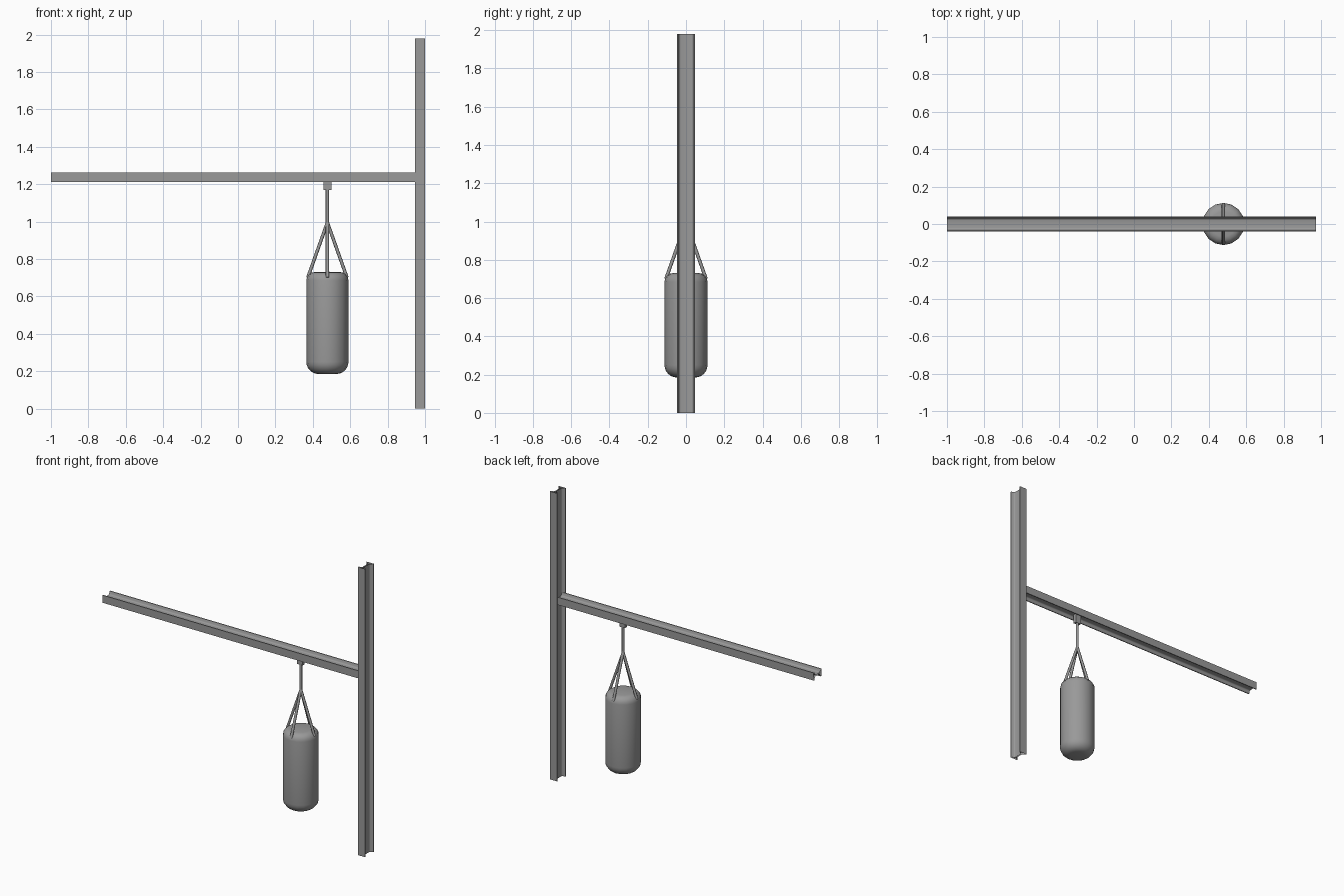
import bpy, bmesh, math
from mathutils import Vector, Matrix

if "Cube" in bpy.data.objects:
    bpy.data.objects.remove(bpy.data.objects["Cube"], do_unlink=True)

steel = bpy.data.materials.new("matte grey")
GREY = (0.32, 0.32, 0.32, 1)
steel.diffuse_color = GREY
steel.use_nodes = True
steel.node_tree.nodes["Principled BSDF"].inputs["Base Color"].default_value = GREY


def finish(bm, name, angle=35):
    bmesh.ops.recalc_face_normals(bm, faces=bm.faces)
    mesh = bpy.data.meshes.new(name)
    bm.to_mesh(mesh)
    bm.free()
    mesh.materials.append(steel)
    obj = bpy.data.objects.new(name, mesh)
    bpy.context.collection.objects.link(obj)
    bpy.ops.object.select_all(action='DESELECT')
    obj.select_set(True)
    bpy.context.view_layer.objects.active = obj
    bpy.ops.object.shade_smooth_by_angle(angle=math.radians(angle))
    return obj


def h_profile(a, b):
    """H section: flanges at u = +-a, each reaching v = +-b, filleted to the web."""
    tip, root, web, fillet = 0.006, 0.011, 0.004, 0.010
    quarter = [(a, b), (a - tip, b)]
    for i in range(4):
        t = i * math.pi / 6
        quarter.append((a - root - fillet + fillet * math.cos(t),
                        web + fillet - fillet * math.sin(t)))
    half = quarter + [(-u, v) for u, v in reversed(quarter)]
    return half + [(u, -v) for u, v in reversed(half)]


def h_beam(name, a, b, length, place):
    """Open-ended H beam swept along the axis returned by place(u, v, w)."""
    bm = bmesh.new()
    section = h_profile(a, b)
    rings = [[bm.verts.new(place(u, v, w)) for u, v in section] for w in (0, length)]
    n = len(section)
    for i in range(n):
        j = (i + 1) % n
        bm.faces.new((rings[0][i], rings[0][j], rings[1][j], rings[1][i]))
    return finish(bm, name)


def rod(name, start, end, radius=0.009):
    start, end = Vector(start), Vector(end)
    axis = end - start
    bm = bmesh.new()
    turn = axis.to_track_quat('Z', 'Y').to_matrix().to_4x4()
    bmesh.ops.create_cone(bm, cap_ends=True, segments=8, radius1=radius, radius2=radius,
                          depth=axis.length,
                          matrix=Matrix.Translation((start + end) / 2) @ turn)
    return finish(bm, name, 50)


# Upright post and the side beam that meets its web
POST_X, BEAM_Z, BAG_X = 0.973, 1.237, 0.478
h_beam("upright_post", 0.048, 0.027, 1.98, lambda u, v, w: (POST_X + v, u, w))
h_beam("cross_beam", 0.041, 0.026, 1 + POST_X, lambda u, v, w: (w - 1, u, BEAM_Z + v))

# Hanging bracket under the beam
bm = bmesh.new()
bmesh.ops.create_cube(bm, size=1, matrix=Matrix.Translation((BAG_X, 0, 1.203))
                      @ Matrix.Diagonal((0.043, 0.022, 0.066, 1)))
finish(bm, "hanger_bracket")

# Stem and four spreading straps
rod("hanger_stem", (BAG_X, 0, 0.985), (BAG_X, 0, 1.2))
for side, (dx, dy) in {"left": (1, 0), "right": (-1, 0),
                       "front": (0, -1), "back": (0, 1)}.items():
    rod("strap_" + side, (BAG_X, 0, 0.995), (BAG_X + dx * 0.105, dy * 0.105, 0.70))

# Bag turned from a rounded profile
R = 0.1125
profile = [(0, 0.185)]
for i in range(7):
    t = i * math.pi / 12
    profile.append((R - 0.065 + 0.065 * math.sin(t), 0.25 - 0.065 * math.cos(t)))
for i in range(5):
    t = i * math.pi / 8
    profile.append((R - 0.045 + 0.045 * math.cos(t), 0.685 + 0.045 * math.sin(t)))
profile.append((0, 0.732))
bm = bmesh.new()
verts = [bm.verts.new((BAG_X + r, 0, z)) for r, z in profile]
edges = [bm.edges.new(pair) for pair in zip(verts, verts[1:])]
bmesh.ops.spin(bm, geom=verts + edges, cent=(BAG_X, 0, 0), axis=(0, 0, 1),
               angle=math.tau, steps=16)
bmesh.ops.remove_doubles(bm, verts=bm.verts, dist=0.0005)
finish(bm, "punching_bag", 50)
